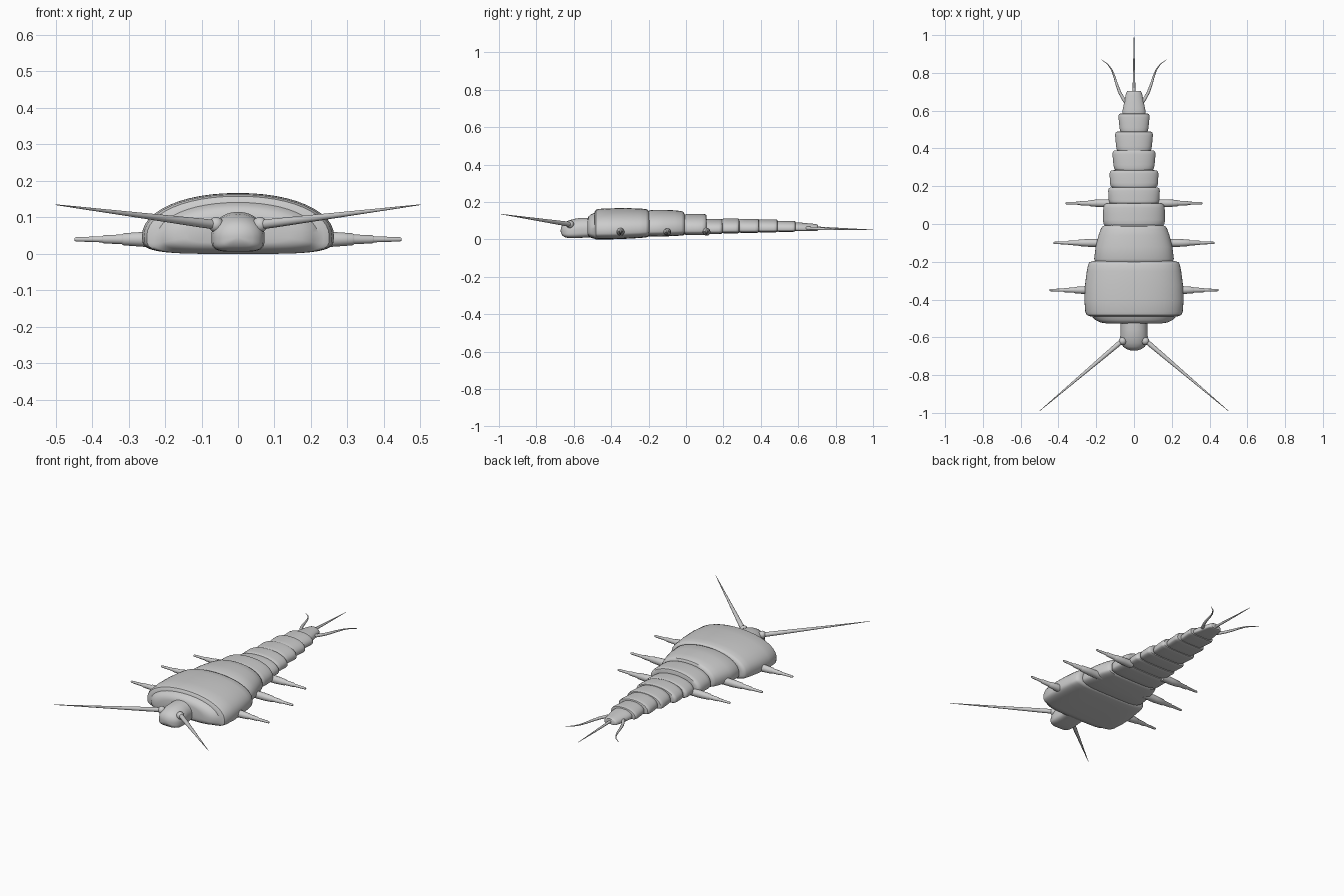
import bpy, bmesh
from math import sin, cos, pi, copysign, radians
from mathutils import Vector

if "Cube" in bpy.data.objects:
    bpy.data.objects.remove(bpy.data.objects["Cube"])


def loft(name, rings):
    """Skin a list of equal-length point rings, cap both ends, shade smooth."""
    bm = bmesh.new()
    loops = [[bm.verts.new(p) for p in r] for r in rings]
    n = len(loops[0])
    for a, b in zip(loops, loops[1:]):
        for i in range(n):
            j = (i + 1) % n
            bm.faces.new((a[i], a[j], b[j], b[i]))
    bm.faces.new(loops[0])
    bm.faces.new(loops[-1])
    bmesh.ops.recalc_face_normals(bm, faces=bm.faces)
    me = bpy.data.meshes.new(name)
    bm.to_mesh(me)
    bm.free()
    ob = bpy.data.objects.new(name, me)
    bpy.context.collection.objects.link(ob)
    bpy.ops.object.select_all(action='DESELECT')
    ob.select_set(True)
    bpy.context.view_layer.objects.active = ob
    bpy.ops.object.shade_smooth_by_angle(angle=radians(40))
    return ob


def section(y, hw, zb, zt, mid=0.3, n=48):
    """Domed cross-section with a flattened belly."""
    zc = zb + mid * (zt - zb)
    pts = []
    for i in range(n):
        a = 2 * pi * i / n
        c, s = cos(a), sin(a)
        e = 0.95 if s > 0 else 0.5
        x = hw * copysign(abs(c) ** e, c)
        h = (zt - zc) if s > 0 else (zc - zb)
        pts.append((x, y, zc + h * copysign(abs(s) ** e, s)))
    return pts


def tube(name, pts, radii, n=14):
    """Round tapered rod through points."""
    pts = [Vector(p) for p in pts]
    rings = []
    for i, p in enumerate(pts):
        t = (pts[min(i + 1, len(pts) - 1)] - pts[max(i - 1, 0)]).normalized()
        side = t.cross(Vector((0, 0, 1))).normalized()
        up = side.cross(t)
        rings.append([p + radii[i] * (cos(2 * pi * k / n) * side + sin(2 * pi * k / n) * up)
                      for k in range(n)])
    return loft(name, rings)


# Broad front shield with a stepped collar: y, half width, bottom, top
shield = [(-.527, .14, .03, .105), (-.522, .175, .018, .122), (-.508, .205, .008, .134),
          (-.49, .222, .003, .141), (-.488, .235, .002, .148), (-.482, .25, 0, .158),
          (-.465, .258, 0, .163), (-.40, .263, 0, .166), (-.32, .259, .003, .167),
          (-.25, .25, .007, .165), (-.215, .243, .01, .162), (-.203, .236, .013, .157),
          (-.197, .22, .02, .147), (-.195, .19, .03, .13)]
loft("front_shield", [section(*r) for r in shield])

# Second thorax plate
plate = [(-.21, .195, .02, .14), (-.2, .205, .016, .152), (-.185, .211, .014, .157),
         (-.12, .203, .015, .158), (-.06, .188, .018, .155), (-.025, .175, .02, .151),
         (-.013, .168, .022, .146), (-.006, .15, .03, .132)]
loft("second_plate", [section(*r) for r in plate])

# Tapering rear segments: start, end, front half width, rear half width, bottom, top
segments = [(-.015, .11, .165, .162, .022, .136), (.10, .195, .132, .138, .028, .110),
            (.19, .285, .126, .130, .031, .112), (.28, .39, .106, .116, .034, .110),
            (.38, .49, .092, .102, .037, .107), (.48, .585, .074, .084, .040, .099),
            (.575, .705, .066, .040, .044, .093)]
for k, (y0, y1, w0, w1, zb, zt) in enumerate(segments):
    d = y1 - y0
    drop = .012 if k == 6 else 0
    rings = []
    for f, s in [(0, .82), (.05, .93), (.14, .985), (.3, 1), (.55, 1), (.8, 1),
                 (.92, .975), (.98, .92), (1, .8)]:
        w = (w0 + (w1 - w0) * f) * s
        h = (zt - drop * f - zb) * (1 - s) * .5
        rings.append(section(y0 + d * f, w, zb + h, zt - drop * f - h))
    loft(f"rear_segment_{k + 1}", rings)

# Head
head = [(-.50, .070, .012, .115), (-.56, .071, .008, .115), (-.60, .073, .006, .109),
        (-.63, .069, .007, .100), (-.65, .057, .012, .089), (-.662, .040, .021, .077),
        (-.669, .018, .035, .060), (-.67, .005, .043, .050)]
loft("head", [section(*r, mid=.42) for r in head])

for s, side in ((1, "right"), (-1, "left")):
    # Antenna with rounded socket
    bpy.ops.mesh.primitive_uv_sphere_add(segments=20, ring_count=12, radius=.021,
                                         location=(s * .06, -.62, .08))
    bpy.context.object.name = f"antenna_socket_{side}"
    bpy.ops.object.shade_smooth()
    a, b = Vector((s * .055, -.612, .079)), Vector((s * .50, -.99, .135))
    fs = [0, .1, .3, .6, .85, 1]
    tube(f"antenna_{side}", [a.lerp(b, f) for f in fs],
         [.013, .0125, .010, .006, .003, .001])

    # Three jointed legs: y, hidden root, tip
    for k, (y, root, tip) in enumerate([(-.35, .2, .448), (-.10, .15, .427), (.11, .11, .363)]):
        prof = [(root - tip, .021), (-.19, .021), (-.135, .017), (-.13, .014), (-.129, .0135),
                (-.08, .0115), (-.076, .009), (-.075, .0085), (-.004, .006), (0, .004)]
        tube(f"leg_{k + 1}_{side}", [(s * (tip + dx), y, .04) for dx, r in prof],
             [r for dx, r in prof])

    # Curved outer tail filament
    path = [(.035, .63), (.055, .66), (.075, .695), (.09, .735), (.102, .775),
            (.117, .815), (.14, .847), (.172, .87)]
    tube(f"outer_tail_{side}", [(s * x, y, .06 - .04 * (y - .63)) for x, y in path],
         [.009, .009, .008, .007, .0055, .004, .0025, .001])

# Central tail filament
tube("middle_tail", [(0, .68, .062), (0, .78, .058), (0, .9, .054), (0, 1.0, .051)],
     [.008, .006, .0035, .001])
